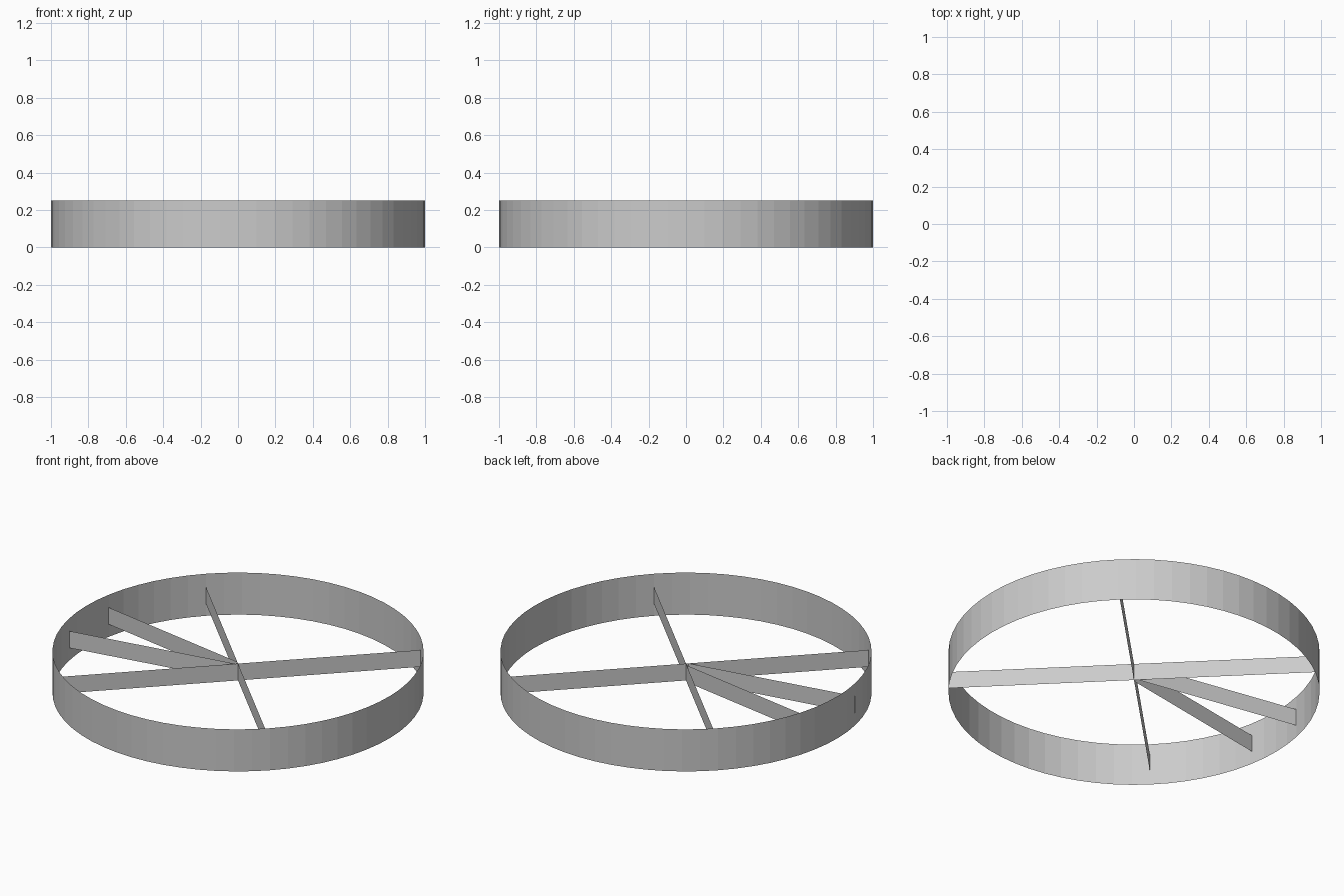
import bpy
import bmesh
from math import radians, cos, sin

if "Cube" in bpy.data.objects:
    bpy.data.objects.remove(bpy.data.objects["Cube"])

RIM_H = 0.25
SPOKE_LOW, SPOKE_TOP = 0.075, 0.175


def add_object(name, bm):
    mesh = bpy.data.meshes.new(name)
    bm.to_mesh(mesh)
    bm.free()
    obj = bpy.data.objects.new(name, mesh)
    bpy.context.collection.objects.link(obj)
    return obj


def add_spoke(name, start, end):
    """Thin upright strip between two points in plan."""
    bm = bmesh.new()
    corners = [(*start, SPOKE_LOW), (*end, SPOKE_LOW), (*end, SPOKE_TOP), (*start, SPOKE_TOP)]
    bm.faces.new([bm.verts.new(c) for c in corners])
    return add_object(name, bm)


# Outer rim: open, single-walled band
bm = bmesh.new()
bmesh.ops.create_cone(bm, cap_ends=False, segments=64, radius1=1, radius2=1, depth=RIM_H)
bmesh.ops.translate(bm, verts=bm.verts, vec=(0, 0, RIM_H / 2))
add_object("rim", bm)

# Two full-width cross spokes
for i, angle in enumerate((45, 135)):
    x, y = cos(radians(angle)), sin(radians(angle))
    add_spoke(f"cross_spoke_{i + 1}", (-x, -y), (x, y))

# Pair of narrow-angle spokes on the left
add_spoke("left_spoke_back", (-0.016, 0.016), (-0.984, 0.187))
add_spoke("left_spoke_front", (-0.01, -0.01), (-0.984, -0.182))
